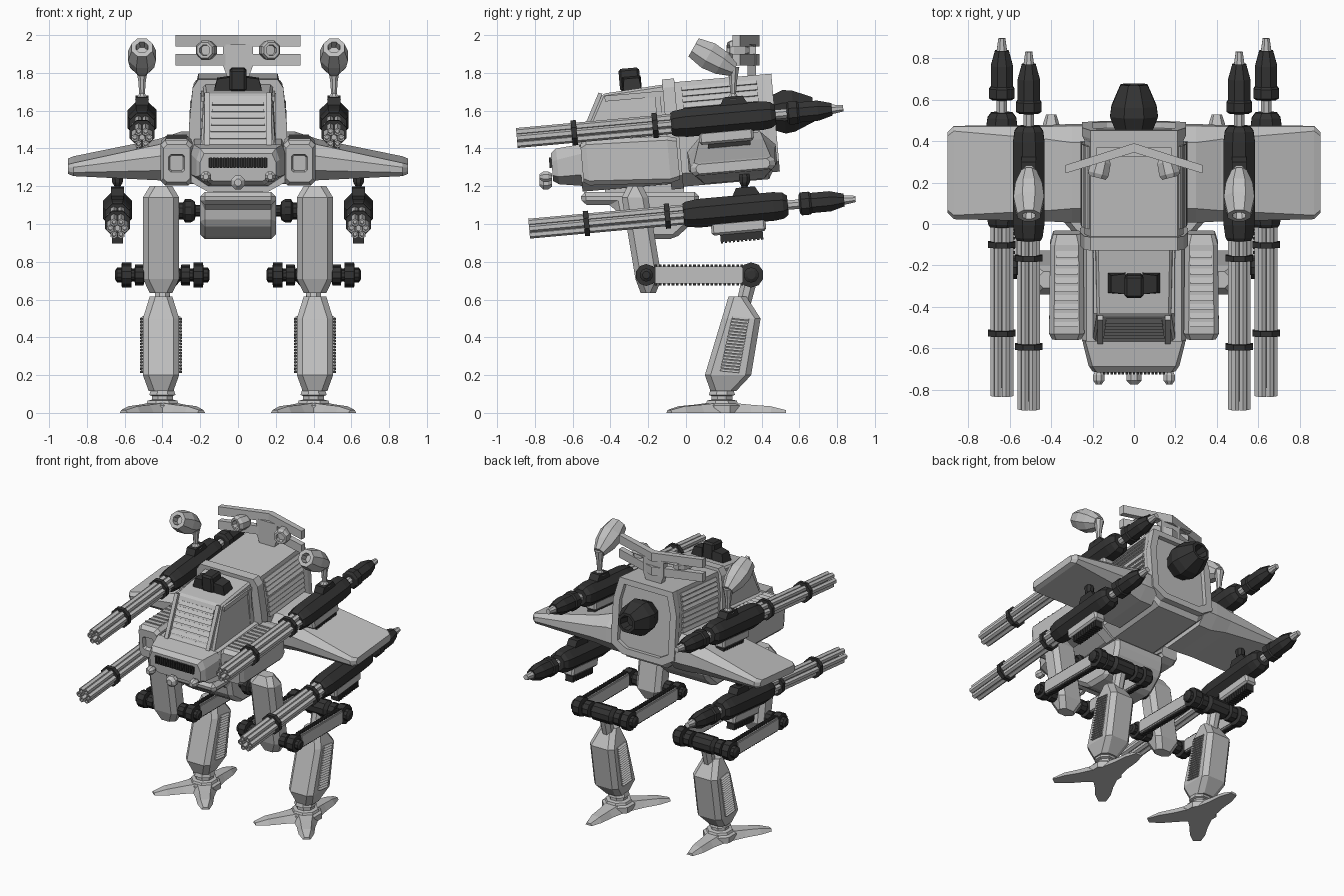
import bpy, bmesh, math
from mathutils import Vector, Matrix

if "Cube" in bpy.data.objects:
    bpy.data.objects.remove(bpy.data.objects["Cube"])


def material(name, v):
    m = bpy.data.materials.new(name)
    m.diffuse_color = (v, v, v, 1)
    m.use_nodes = True
    m.node_tree.nodes["Principled BSDF"].inputs["Base Color"].default_value = m.diffuse_color
    return m


LIGHT = material("light_grey", 0.53)
DARK = material("dark_grey", 0.033)
IDENT = Matrix.Identity(4)
# the upper body is pitched nose-down by five degrees
BODY = Matrix.Translation((0, 0, 1.45)) @ Matrix.Rotation(math.radians(5), 4, 'X') @ Matrix.Translation((0, 0, -1.45))


def finish(name, bm, mat, mirror=False, M=IDENT, bevel=0):
    bmesh.ops.recalc_face_normals(bm, faces=bm.faces)
    bm.transform(M)
    me = bpy.data.meshes.new(name)
    bm.to_mesh(me)
    bm.free()
    me.materials.append(mat)
    ob = bpy.data.objects.new(name, me)
    bpy.context.collection.objects.link(ob)
    if bevel:
        b = ob.modifiers.new("bevel", 'BEVEL')
        b.width, b.segments, b.limit_method = bevel, 1, 'ANGLE'
    if mirror:
        ob.modifiers.new("mirror", 'MIRROR')
    return ob


def add_loft(bm, rings):
    vs = [[bm.verts.new(p) for p in r] for r in rings]
    n = len(vs[0])
    for a, b in zip(vs, vs[1:]):
        for i in range(n):
            bm.faces.new((a[i], a[(i + 1) % n], b[(i + 1) % n], b[i]))
    bm.faces.new(vs[0][::-1])
    bm.faces.new(vs[-1])


def loft(name, rings, mat=LIGHT, **k):
    bm = bmesh.new()
    add_loft(bm, rings)
    return finish(name, bm, mat, **k)


def hull(name, sections, mat=LIGHT, **k):
    """Symmetric loft along y from half sections of (x, z), bottom to top."""
    return loft(name, [[(x, y, z) for x, z in h] + [(-x, y, z) for x, z in h[::-1]]
                       for y, h in sections], mat, **k)


def side_prism(name, pts, x0, x1, mat=LIGHT, **k):
    return loft(name, [[(x, y, z) for y, z in pts] for x in (x0, x1)], mat, **k)


def oct_rect(w, h, c):
    """Rectangle with cut corners, as eight 2D points."""
    w, h = w / 2, h / 2
    return [(w - c, -h), (w, -h + c), (w, h - c), (w - c, h),
            (c - w, h), (-w, h - c), (-w, c - h), (c - w, -h)]


def limb(name, sections):
    """Mirrored leg segment from (z, y0, y1, width) sections."""
    return loft(name, [[(.4075 + x, (y0 + y1) / 2 + y, z) for x, y in oct_rect(w, y1 - y0, .03)]
                       for z, y0, y1, w in sections], mirror=True)


def boxes(name, items, mat=LIGHT, **k):
    """Items are (centre, size)."""
    bm = bmesh.new()
    for c, s in items:
        bmesh.ops.create_cube(bm, size=1, matrix=Matrix.Translation(c) @ Matrix.Diagonal((*s, 1)))
    return finish(name, bm, mat, **k)


def add_lathe(bm, origin, axis, prof, n):
    q = Vector(axis).to_track_quat('Z', 'Y')
    add_loft(bm, [[Vector(origin) + q @ Vector((r * math.cos((i + .5) * math.tau / n),
             r * math.sin((i + .5) * math.tau / n), t)) for i in range(n)] for t, r in prof])


def lathe(name, origin, axis, prof, mat=LIGHT, n=8, **k):
    bm = bmesh.new()
    add_lathe(bm, origin, axis, prof, n)
    return finish(name, bm, mat, **k)


def louvers(name, a, b, c, d, out, n, depth=.012, mat=LIGHT, **k):
    """Wedge slats across the quad a b (bottom) c d (top)."""
    a, b, c, d = map(Vector, (a, b, c, d))
    out = Vector(out).normalized() * depth
    bm = bmesh.new()
    for i in range(n):
        u, v = (i + .1) / n, (i + .8) / n
        base = [a.lerp(c, u), a.lerp(c, v)], [b.lerp(d, u), b.lerp(d, v)]
        add_loft(bm, [[p - out, p + out, q + out * .2, q - out] for p, q in base])
    return finish(name, bm, mat, **k)


# ---- hull ----
main = [(.16, 1.2), (.24, 1.27), (.24, 1.6), (.21, 1.755)]
tail = [(.16, 1.235), (.25, 1.29), (.25, 1.6), (.21, 1.755)]
inner = [(.13, 1.28), (.2, 1.32), (.2, 1.6), (.17, 1.715)]
hull("rear_hull", [(-.04, main), (.42, main), (.44, tail), (.48, tail), (.48, inner), (.45, inner)], M=BODY)
hull("collar", [(y, [(.17, 1.19), (.26, 1.26), (.26, 1.52), (.24, 1.73), (.21, 1.775)]) for y in (-.1, -.035)], M=BODY)
deck = [(.16, 1.22), (.25, 1.27), (.25, 1.42), (.23, 1.46)]
hull("front_deck", [(-.57, deck), (-.08, deck)], M=BODY)
hull("nose", [(-.565, [(.16, 1.25), (.25, 1.31), (.25, 1.42), (.235, 1.47)]),
              (-.69, [(.14, 1.27), (.22, 1.31), (.22, 1.4), (.2, 1.46)]),
              (-.72, [(.13, 1.29), (.2, 1.32), (.2, 1.39), (.18, 1.435)])], M=BODY)
boxes("nose_grille", [((-.144 + .018 * i, -.722, 1.388), (.012, .02, .055)) for i in range(17)]
      + [((0, -.718, 1.388), (.31, .012, .05))], DARK, M=BODY)
ball = [(0, .025), (.02, .04), (.045, .04), (.065, .02)]
lathe("nose_centre_lamp", (0, -.71, 1.22), (0, -1, 0), ball)
lathe("nose_side_lamp", (.17, -.71, 1.25), (0, -1, 0), [(t, r * .75) for t, r in ball], mirror=True)
louvers("hull_side_louvers", (.246, 0, 1.46), (.246, .4, 1.46), (.243, 0, 1.6), (.243, .4, 1.6),
        (1, 0, 0), 4, mirror=True, M=BODY)
louvers("hull_upper_louvers", (.242, 0, 1.61), (.242, .4, 1.61), (.218, 0, 1.735), (.218, .4, 1.735),
        (1, 0, .2), 4, mirror=True, M=BODY)

# ---- cabin ----
loft("cabin", [[(.2, -.575, 1.44), (.2, -.06, 1.44), (-.2, -.06, 1.44), (-.2, -.575, 1.44)],
               [(.178, -.42, 1.727), (.185, -.06, 1.75), (-.185, -.06, 1.75), (-.178, -.42, 1.727)]],
     M=BODY, bevel=.012)
louvers("windscreen_slats", (-.15, -.562, 1.46), (.15, -.562, 1.46), (-.135, -.437, 1.70), (.135, -.437, 1.70),
        (0, -1, .5), 7, .01, M=BODY)
side_prism("windscreen_frame", [(-.572, 1.44), (-.59, 1.45), (-.44, 1.735), (-.42, 1.727)], .15, .177,
           mirror=True, M=BODY)
boxes("cabin_side_frame", [((.185, -.24, 1.7), (.02, .34, .03)), ((.19, -.13, 1.58), (.02, .03, .25))], mirror=True, M=BODY)
boxes("roof_scope", [((0, -.27, 1.79), (.09, .11, .12))], DARK, M=BODY, bevel=.012)
loft("roof_scope_side", [[(.04, -.31, 1.72), (.04, -.21, 1.72), (.04, -.21, 1.805), (.04, -.31, 1.805)],
     [(.13, -.31, 1.72), (.13, -.21, 1.72), (.11, -.22, 1.795), (.11, -.30, 1.795)]], DARK, mirror=True, M=BODY)

# ---- cheek pods ----
pod = [(-.535, .07, .08), (-.56, .085, .095), (-.56, .14, .2), (-.53, .17, .24), (-.1, .16, .25), (-.05, .13, .22)]
loft("cheek_pod", [[(.325 + x, y, 1.37 - .02 * (y > -.2) + z) for x, z in oct_rect(w, h, w * .14)]
                   for y, w, h in pod], mirror=True, M=BODY)
louvers("pod_louvers", (.27, -.5, 1.485), (.385, -.5, 1.485), (.27, -.12, 1.474), (.375, -.12, 1.474),
        (0, 0, 1), 9, mirror=True, M=BODY)

# ---- wings ----
wing = [(.2, .47, .25, 1.33), (.3, .47, .25, 1.33), (.42, .46, .19, 1.32), (.87, .45, .07, 1.285), (.9, .39, .05, 1.285)]
loft("wing", [[(x, .235 + y, cz + z) for y, z in oct_rect(d, h, h * .3)] for x, d, h, cz in wing],
     mirror=True, M=BODY)

# ---- rear exhaust ----
lathe("rear_exhaust", (0, .44, 1.548), (0, 1, 0),
      [(0, .09), (.03, .1), (.09, .125), (.14, .118), (.245, .07), (.245, .05), (.18, .04)], DARK, M=BODY)

# ---- roof sensor ----
for part, z in (("upper", 1.94), ("lower", 1.84)):
    loft("sensor_bar_" + part, [[(0, .39, h), (.33, .285, h), (.33, .245, h), (0, .345, h),
         (-.33, .245, h), (-.33, .285, h)] for h in (z, z + .06)])
hull("sensor_mast", [(y, [(.05, 1.76), (.08, 1.84), (.08, 1.94), (.18, 1.95)]) for y in (.325, .37)])
lathe("sensor_lamp", (.15, .33, 1.92), (.25, -1, 0),
      [(0, .03), (.03, .05), (.09, .055), (.11, .045), (.11, .03), (.08, .028)], mirror=True)

# ---- guns ----
for part, pos in (("upper", (.508, .2, 1.555)), ("lower", (.638, .265, 1.075))):
    G = dict(mirror=True, M=Matrix.Translation(pos) @ Matrix.Rotation(math.radians(5.2), 4, 'X'))
    ax = (0, 1, 0)
    lathe(part + "_gun_body", (0, 0, 0), ax, [(-.28, .062), (-.265, .072), (-.2, .082), (.2, .082), (.25, .075), (.275, .055)],
          DARK, 8, **G)
    lathe(part + "_gun_neck", (0, 0, 0), ax, [(.27, .027), (.35, .027)], **G)
    lathe(part + "_gun_tail", (0, 0, 0), ax, [(.335, .05), (.345, .066), (.39, .066), (.4, .058), (.5, .058), (.575, .036)],
          DARK, 8, **G)
    lathe(part + "_gun_tip", (0, 0, 0), ax, [(.57, .028), (.635, .018)], **G)
    bm = bmesh.new()
    for i in range(6):
        a = i * math.tau / 6
        add_lathe(bm, (.038 * math.cos(a), -1.1, .038 * math.sin(a)), ax,
                  [(.04, .01), (0, .011), (0, .02), (.84, .02)], 6)
    add_lathe(bm, (0, -1.06, 0), ax, [(0, .016), (.8, .016)], 6)
    finish(part + "_gun_barrels", bm, LIGHT, **G)
    for band, t in (("front", -.795), ("rear", -.365)):
        lathe(f"{part}_gun_{band}_band", (0, t, 0), ax, [(-.014, .072), (.014, .072)], DARK, 8, **G)
    boxes(part + "_gun_magazine", [((0, .005, -.09), (.085, .29, .07))], bevel=.012, **G)
    boxes(part + "_gun_feed", [((0, .017, -.14), (.05, .22, .045))]
          + [((0, -.09 + .0214 * i, -.145), (.06, .012, .05)) for i in range(11)], DARK, **G)
    side_prism(part + "_gun_mount", [(-.02, .06), (.14, .06), (.11, .115), (.01, .115)], -.035, .035, DARK, **G)

lathe("wing_pylon", (.638, .31, 1.17), (0, 0, 1), [(0, .03), (.03, .018), (.05, .03), (.08, .032), (.12, .018)], DARK, mirror=True)
lathe("spotlight_stem", (.508, .25, 1.66), (0, 0, 1), [(0, .04), (.03, .016), (.1, .022), (.17, .035)], mirror=True)
lathe("spotlight", (.508, .04, 1.935), (0, .84, -.47),
      [(.05, .03), (0, .034), (0, .06), (.09, .08), (.17, .07), (.245, .04)], mirror=True)

# ---- pelvis ----
side_prism("pelvis", [(-.56, 1.17), (-.55, 1.1), (-.38, 1.1), (-.36, 1.0), (-.24, .92), (-.06, .92), (.05, 1.02),
                      (.07, 1.1), (.07, 1.17)], -.2, .2, bevel=.025)
boxes("waist", [((0, -.22, 1.19), (.26, .42, .12))])
lathe("hip_joint", (.19, -.25, 1.07), (1, 0, 0), [(0, .03), (.035, .03), (.04, .05), (.06, .062), (.09, .062), (.1, .045), (.13, .045)],
      DARK, 10, mirror=True)

# ---- legs ----
limb("thigh", [(1.2, -.31, -.23, .12), (1.14, -.34, -.2, .192), (.71, -.268, -.128, .192), (.635, -.24, -.16, .12)])
limb("shin", [(.615, .225, .32, .12), (.5, .19, .395, .192), (.2, .1, .345, .192), (.115, .13, .265, .13)])
half = [(.25, .02), (.24, .035), (.217, .035), (.215, .058), (.165, .058), (.163, .03), (.147, .03), (.145, .048), (.1, .048)]
for part, y, core, s in (("knee", -.21, .03, 1), ("hock", .345, .06, 1.15)):
    prof = [(-t, r * s) for t, r in half] + [(-.095, .03), (-.07, core), (.07, core), (.095, .03)] + [(t, r * s) for t, r in half[::-1]]
    lathe(part + "_axle", (.4, y, .73), (1, 0, 0), prof, DARK, 10, mirror=True)
boxes("link_chain", [((.4 + s * .19, .068, .73), (.044, .55, .086)) for s in (-1, 1)]
      + [((.4 + s * .19, -.16 + .0228 * i, .73), (.03, .014, .112)) for s in (-1, 1) for i in range(21)], DARK, mirror=True)
boxes("link_plate", [((.4 + s * .19 + e * .02, .068, .73), (.016, .46, .09 - .014)) for s in (-1, 1) for e in (-1, 1)]
      + [((.4 + s * .19 + e * .016, .068, .73), (.014, .46, .092)) for s in (-1, 1) for e in (-1, 1)], mirror=True)
lathe("shin_neck", (.4, .345, .74), (0, -.25, -1), [(0, .045), (.2, .04)], mirror=True)
for part, x, s in (("outer", .503, 1), ("inner", .312, -1)):
    louvers(f"shin_{part}_louvers", (x, .18, .22), (x, .28, .21), (x, .245, .515), (x, .335, .505), (s, 0, 0), 18, .016, mirror=True)

# ---- feet: two front toes and one heel toe ----
lathe("ankle", (.4, .19, .04), (0, 0, 1), [(0, .095), (.025, .085), (.03, .06), (.05, .06), (.055, .075), (.1, .06)], mirror=True)
bm = bmesh.new()
add_lathe(bm, (.4, .19, 0), (0, 0, 1), [(0, .11), (.04, .11), (.055, .08)], 8)
for dx, dy in ((-.21, -.285), (.21, -.285), (0, .345)):
    d = Vector((dx, dy, 0))
    side = Vector((-dy, dx, 0)).normalized()
    rings = []
    for t, w, h in ((.1, .085, .055), (.45, .06, .043), (.75, .05, .035), (.98, .025, .015)):
        c = Vector((.4, .19, 0)) + d * t
        up = Vector((0, 0, h))
        rings.append([c - side * w, c + side * w, c + side * w * .6 + up, c - side * w * .6 + up])
    add_loft(bm, rings)
finish("foot", bm, LIGHT, mirror=True)
